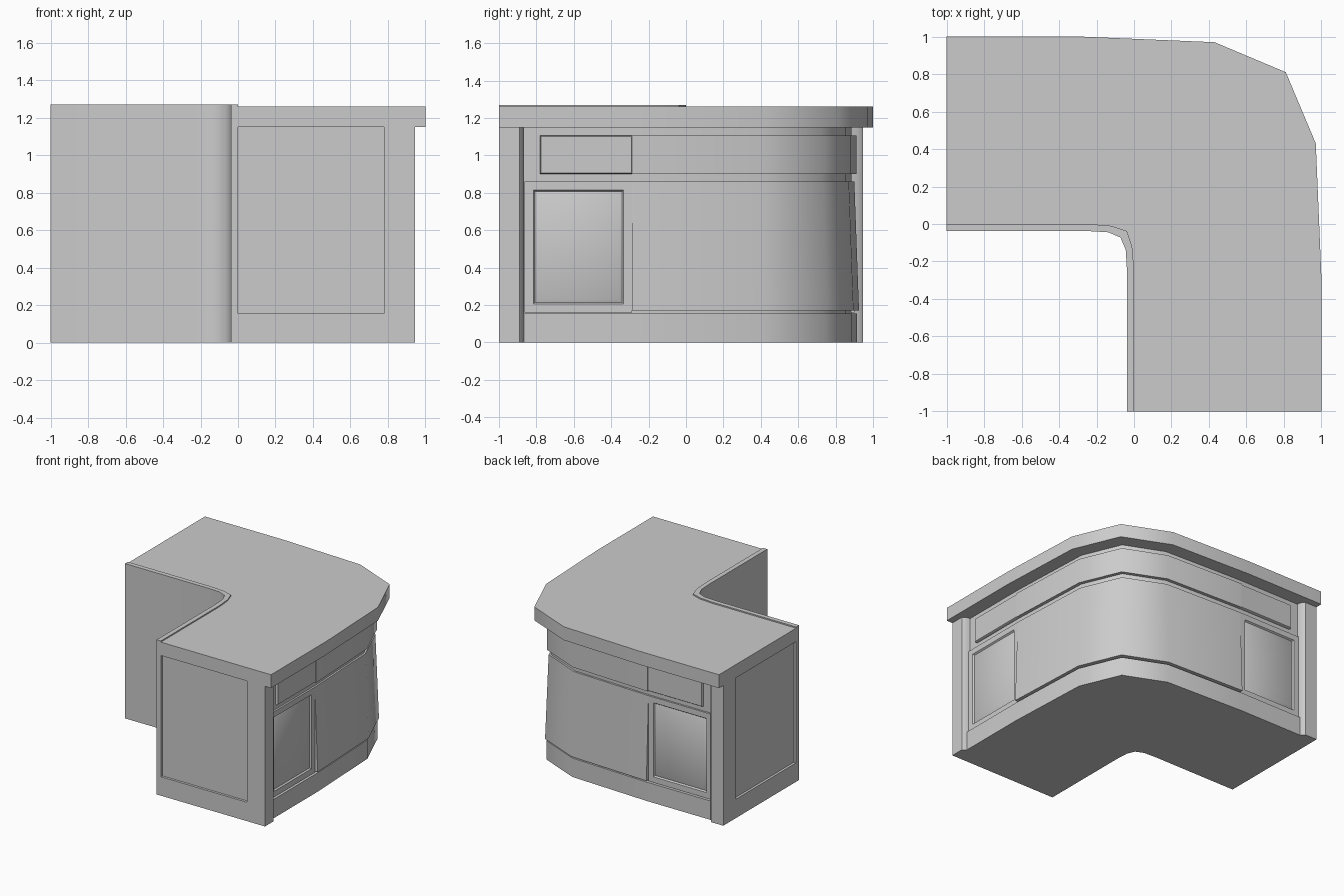
import bpy, bmesh
from mathutils import Vector, Matrix
from math import radians

if "Cube" in bpy.data.objects:
    bpy.data.objects.remove(bpy.data.objects["Cube"])

SWAP = Matrix(((0, 1, 0, 0), (1, 0, 0, 0), (0, 0, 1, 0), (0, 0, 0, 1)))


def finish(bm, name, swap=False):
    if swap:
        bm.transform(SWAP)
    bmesh.ops.recalc_face_normals(bm, faces=bm.faces)
    me = bpy.data.meshes.new(name)
    bm.to_mesh(me)
    bm.free()
    ob = bpy.data.objects.new(name, me)
    bpy.context.collection.objects.link(ob)
    bpy.ops.object.select_all(action='DESELECT')
    ob.select_set(True)
    bpy.context.view_layer.objects.active = ob
    bpy.ops.object.shade_smooth_by_angle(angle=radians(50))
    return ob


def loft(name, low, high, z0, z1, swap=False):
    """Closed solid between two plan outlines."""
    bm = bmesh.new()
    a = [bm.verts.new((x, y, z0)) for x, y in low]
    b = [bm.verts.new((x, y, z1)) for x, y in high]
    bm.faces.new(a)
    bm.faces.new(b)
    n = len(a)
    for i in range(n):
        bm.faces.new((a[i], a[(i + 1) % n], b[(i + 1) % n], b[i]))
    return finish(bm, name, swap)


def prism(name, pts, z0, z1, swap=False):
    return loft(name, pts, pts, z0, z1, swap)


def rect(x0, x1, y0, y1):
    return [(x0, y0), (x1, y0), (x1, y1), (x0, y1)]


def symmetric(half):
    """Continue half a path across the x = y diagonal."""
    tail = [(y, x) for x, y in reversed(half) if abs(x - y) > 1e-6]
    return list(half) + tail


def outer(start, off):
    """Outer curve of the counter, moved inward by off, starting at y = start."""
    base = symmetric([(1, start)] + ([(1, -0.285)] if start < -0.3 else [])
                     + [(0.97, 0.43), (0.81, 0.81)])
    p = [Vector(q) for q in base]
    out = []
    for i, q in enumerate(p):
        n1 = n2 = None
        if i > 0:
            d = (q - p[i - 1]).normalized()
            n1 = Vector((-d.y, d.x))
        if i < len(p) - 1:
            d = (p[i + 1] - q).normalized()
            n2 = Vector((-d.y, d.x))
        n1, n2 = n1 or n2, n2 or n1
        m = (n1 + n2).normalized()
        out.append(tuple(q + m * (off / m.dot(n1))))
    return out


def inner(start, off=0.0):
    k = off * 0.9
    return symmetric([(-off, start), (-off, -0.24), (-0.01 - k, -0.12 - k * 0.5),
                      (-0.038 - k, -0.038 - k)])


def ell(start, off):
    return outer(start, off) + inner(start)[::-1]


def band(start, off, back=0.16):
    return outer(start, off) + outer(start, back)[::-1]


# Main L-shaped parts
prism("countertop", ell(-1, 0), 1.15, 1.26)
prism("cabinet_body", ell(-0.98, 0.115), 0.0, 1.15)
prism("plinth", ell(-0.98, 0.085), 0.0, 0.155)
prism("back_wall", inner(-1, 0.038) + inner(-1)[::-1], 0.0, 1.27)

# Curved corner door (leaning out at the bottom) and drawer band
loft("corner_door", band(-0.285, 0.075), band(-0.285, 0.1), 0.17, 0.86)
prism("corner_drawer", band(-0.285, 0.088), 0.9, 1.105)

# Both arms: end frame, post, panelled door and small drawer
for side, swap in (("right", False), ("left", True)):
    prism(side + "_end_post", [(0.78, -1), (0.945, -1), (0.945, -0.89),
                               (0.915, -0.865), (0.78, -0.865)], 0, 1.15, swap)
    prism(side + "_end_rail", rect(-0.01, 0.79, -1, -0.97), 0, 0.155, swap)

    bm = bmesh.new()
    bmesh.ops.create_cube(bm, size=1, matrix=Matrix.Translation((0.875, -0.575, 0.51))
                          @ Matrix.Diagonal((0.05, 0.575, 0.70, 1)))
    front = max(bm.faces, key=lambda f: f.calc_center_median().x)
    for width, depth in ((0.065, 0), (0.012, -0.012), (0.025, 0.010)):
        bmesh.ops.inset_region(bm, faces=[front], thickness=width, depth=depth)
    finish(bm, side + "_door", swap)

    bm = bmesh.new()
    bmesh.ops.create_cube(bm, size=1, matrix=Matrix.Translation((0.875, -0.533, 1.003))
                          @ Matrix.Diagonal((0.05, 0.495, 0.205, 1)))
    front = max(bm.faces, key=lambda f: f.calc_center_median().x)
    bmesh.ops.inset_region(bm, faces=[front], thickness=0.008, depth=0.008)
    finish(bm, side + "_drawer", swap)
